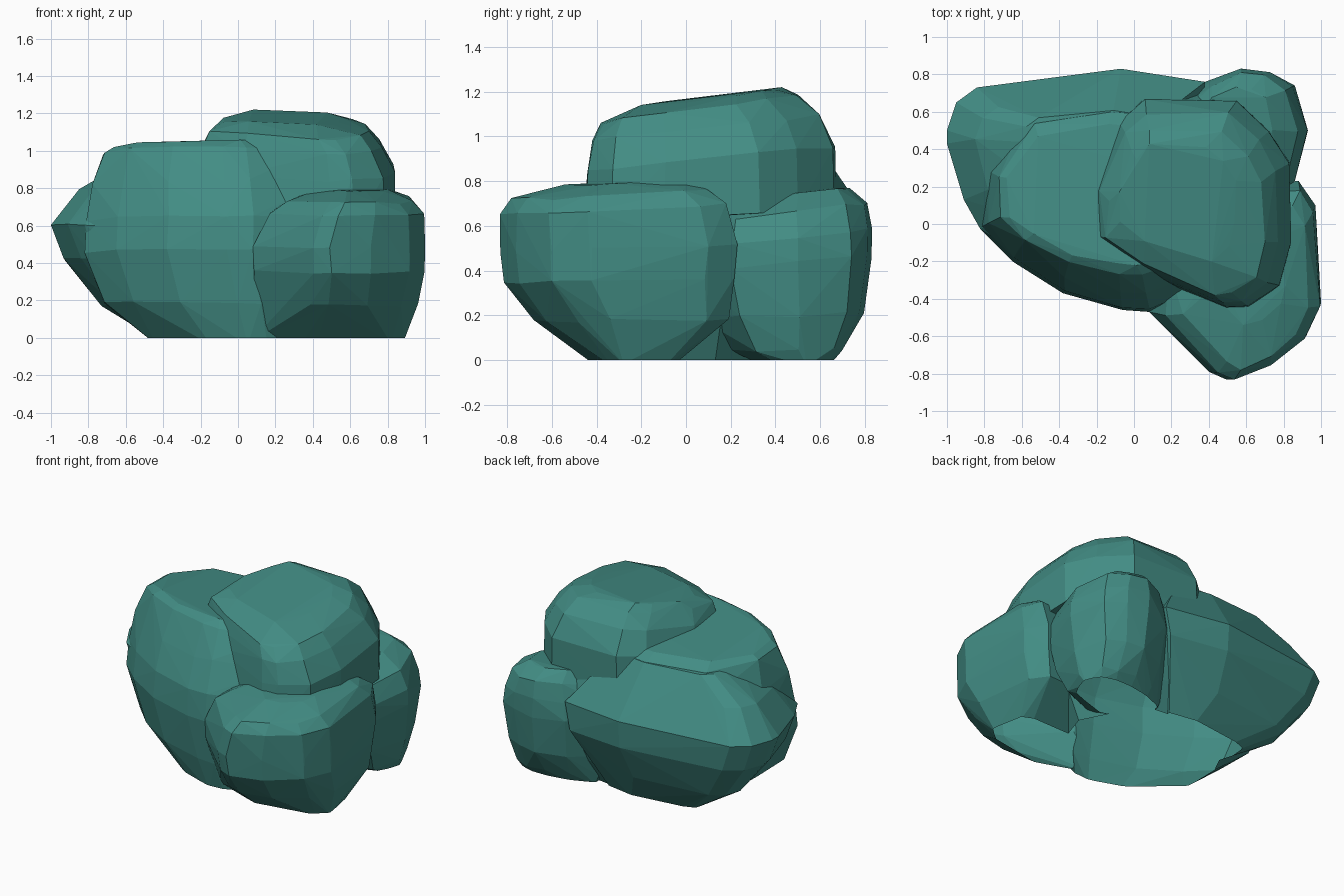
import bpy
import bmesh
import random

cube = bpy.data.objects.get("Cube")
if cube:
    bpy.data.objects.remove(cube, do_unlink=True)

random.seed(4)
JITTER = 0.01

# Single foliage colour
teal = bpy.data.materials.new("teal_foliage")
teal.use_nodes = True
teal_colour = (0.055, 0.265, 0.232, 1)
teal.diffuse_color = teal_colour
shader = next(n for n in teal.node_tree.nodes if n.type == "BSDF_PRINCIPLED")
shader.inputs["Base Color"].default_value = teal_colour
shader.inputs["Roughness"].default_value = 0.9


def wobble():
    return random.uniform(-JITTER, JITTER)


def lobe(name, centre, outline, rings, tilt=0):
    """Faceted boulder-like lobe: hull of a plan outline repeated as rings.

    Each ring is height, x scale, y scale, x shift, y shift.
    The tilt raises (or lowers) the lobe towards the back.
    """
    cx, cy = centre
    bm = bmesh.new()
    for height, scale_x, scale_y, shift_x, shift_y in rings:
        for px, py in outline:
            x = cx + (px - cx) * scale_x + shift_x
            y = cy + (py - cy) * scale_y + shift_y
            z = height * (1 + tilt * (y - cy)) + wobble()
            if scale_x < 1:
                x += wobble()
                y += wobble()
            bm.verts.new((x, y, z))

    # Wrap the rings and drop the points left inside
    hull = bmesh.ops.convex_hull(bm, input=bm.verts[:])
    inside = set(hull["geom_interior"]) | set(hull["geom_unused"])
    loose = [v for v in inside if isinstance(v, bmesh.types.BMVert)]
    bmesh.ops.delete(bm, geom=loose, context="VERTS")
    bmesh.ops.recalc_face_normals(bm, faces=bm.faces[:])

    mesh = bpy.data.meshes.new(name)
    bm.to_mesh(mesh)
    bm.free()
    mesh.materials.append(teal)
    obj = bpy.data.objects.new(name, mesh)
    bpy.context.scene.collection.objects.link(obj)
    return obj


# Main body with its high shoulder
body = lobe(
    "bush_foliage", (-0.2, 0.2),
    [(-0.82, 0.3), (-0.82, -0.03), (-0.65, -0.2), (-0.38, -0.37),
     (-0.06, -0.46), (0.08, -0.47), (0.5, -0.3), (0.68, 0.2), (0.4, 0.72),
     (-0.1, 0.78), (-0.6, 0.68)],
    [(-0.03, 0.64, 0.75, 0.17, -0.08), (0.18, 0.93, 0.88, 0.06, -0.04),
     (0.45, 1, 1, 0, 0), (0.62, 0.98, 0.97, 0, 0),
     (0.8, 0.92, 0.85, 0, 0), (0.98, 0.84, 0.7, 0, -0.01),
     (1.015, 0.76, 0.6, 0, -0.02)],
    tilt=-0.09,
)

# Pointed lobe at the side and back
side_lobe = lobe(
    "side_lobe", (-0.3, 0.35),
    [(-1, 0.5), (-1, 0.43), (-0.95, 0.65), (-0.84, 0.73), (-0.07, 0.83),
     (0.38, 0.76), (0.3, 0.1), (-0.6, -0.17), (-0.82, -0.03), (-0.91, 0.13)],
    [(-0.03, 0.42, 0.5, 0.2, 0), (0.18, 0.68, 0.72, 0.05, 0),
     (0.42, 0.93, 0.98, 0.02, 0), (0.6, 1, 1, 0, 0),
     (0.79, 0.78, 0.73, 0, 0), (0.94, 0.52, 0.55, 0.07, 0)],
)

# Tall crown, sloping up towards the back
crown = lobe(
    "crown", (0.38, 0.12),
    [(-0.24, 0.2), (-0.25, -0.06), (0, -0.25), (0.5, -0.46), (0.62, -0.45),
     (0.78, -0.33), (0.84, -0.1), (0.83, 0.33), (0.72, 0.5), (0.55, 0.66),
     (0.05, 0.67), (-0.08, 0.55)],
    [(0.65, 1, 1, 0, 0), (0.9, 0.98, 0.98, 0, 0),
     (1.04, 0.89, 0.9, -0.02, -0.02), (1.13, 0.77, 0.78, -0.04, -0.05),
     (1.175, 0.57, 0.55, -0.1, 0)],
    tilt=0.115,
)

# Bulging front lobe, highest towards the outer side
front_lobe = lobe(
    "front_lobe", (0.58, -0.3),
    [(0.08, -0.47), (0.4, -0.79), (0.49, -0.83), (0.71, -0.76),
     (0.92, -0.6), (1, -0.42), (0.97, 0.1), (0.88, 0.23), (0.5, 0.2),
     (0.1, -0.2)],
    [(-0.02, 0.88, 0.34, -0.07, 0.07), (0.18, 0.94, 0.82, -0.02, 0.06),
     (0.36, 0.98, 0.97, 0, 0), (0.5, 1, 1, 0, 0),
     (0.67, 0.9, 0.95, 0.03, -0.02), (0.74, 0.72, 0.82, 0.05, -0.04),
     (0.79, 0.44, 0.52, 0.05, 0.03)],
    tilt=0.07,
)

# Rounded lobe at the back corner
back_lobe = lobe(
    "back_lobe", (0.58, 0.5),
    [(0.2, 0.6), (0.38, 0.76), (0.58, 0.83), (0.73, 0.81), (0.86, 0.74),
     (0.93, 0.5), (0.85, 0.2), (0.5, 0), (0.2, 0.2)],
    [(-0.02, 0.75, 0.35, 0, 0.03), (0.05, 0.82, 0.64, 0, 0),
     (0.2, 0.9, 0.88, 0, 0), (0.44, 1, 1, 0, 0), (0.55, 0.98, 0.99, 0, 0),
     (0.66, 0.83, 0.93, 0, 0), (0.74, 0.58, 0.72, -0.04, 0)],
    tilt=0.2,
)

# Fuse the lobes into one shell
lobes = [side_lobe, crown, front_lobe, back_lobe]
for part in lobes:
    union = body.modifiers.new("fuse_" + part.name, "BOOLEAN")
    union.operation = "UNION"
    union.solver = "EXACT"
    union.object = part
bpy.context.view_layer.update()
depsgraph = bpy.context.evaluated_depsgraph_get()
shell = bpy.data.meshes.new_from_object(body.evaluated_get(depsgraph))
body.modifiers.clear()
for part in lobes:
    bpy.data.objects.remove(part, do_unlink=True)

# Trim level with the ground, leaving the underside open
bm = bmesh.new()
bm.from_mesh(shell)
bmesh.ops.bisect_plane(
    bm, geom=bm.verts[:] + bm.edges[:] + bm.faces[:],
    plane_co=(0, 0, 0), plane_no=(0, 0, 1), clear_inner=True,
)
bm.to_mesh(shell)
bm.free()
body.data = shell
